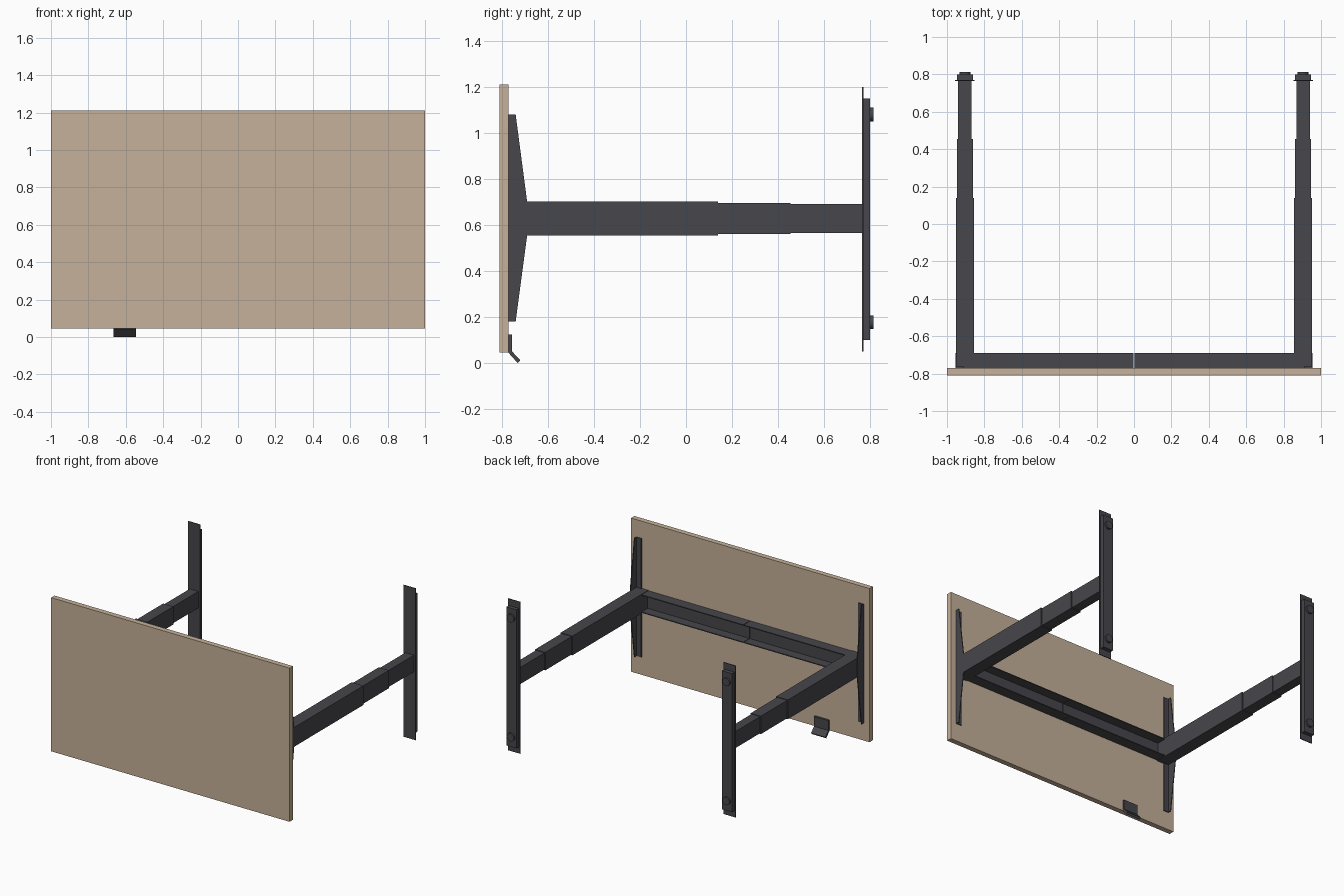
import bpy
import bmesh
import math
from mathutils import Matrix

cube = bpy.data.objects.get("Cube")
if cube:
    bpy.data.objects.remove(cube, do_unlink=True)


def material(name, colour):
    m = bpy.data.materials.new(name)
    m.use_nodes = True
    m.diffuse_color = (*colour, 1)
    bsdf = m.node_tree.nodes["Principled BSDF"]
    bsdf.inputs["Base Color"].default_value = (*colour, 1)
    bsdf.inputs["Roughness"].default_value = 0.6
    return m


WOOD = material("light_wood", (0.56, 0.44, 0.32))
METAL = material("dark_grey_metal", (0.063, 0.063, 0.072))


def finish(name, bm, mat):
    bmesh.ops.recalc_face_normals(bm, faces=bm.faces)
    mesh = bpy.data.meshes.new(name)
    bm.to_mesh(mesh)
    bm.free()
    mesh.materials.append(mat)
    ob = bpy.data.objects.new(name, mesh)
    bpy.context.collection.objects.link(ob)
    return ob


def box(name, x, y, z, mat=METAL):
    """Box from (low, high) ranges."""
    bm = bmesh.new()
    bmesh.ops.create_cube(bm, size=1)
    for v in bm.verts:
        v.co = [r[0] + (c + 0.5) * (r[1] - r[0]) for r, c in zip((x, y, z), v.co)]
    return finish(name, bm, mat)


def extrude_x(name, profile, x0, x1, mat=METAL):
    """Prism of a (y, z) outline between two x positions."""
    bm = bmesh.new()
    face = bm.faces.new([bm.verts.new((x0, y, z)) for y, z in profile])
    new = bmesh.ops.extrude_face_region(bm, geom=[face])["geom"]
    verts = [g for g in new if isinstance(g, bmesh.types.BMVert)]
    bmesh.ops.translate(bm, verts=verts, vec=(x1 - x0, 0, 0))
    return finish(name, bm, mat)


def cylinder_y(name, x, y0, y1, z, r, mat=METAL):
    bm = bmesh.new()
    bmesh.ops.create_cone(bm, cap_ends=True, segments=24, radius1=r, radius2=r, depth=y1 - y0)
    turn = Matrix.Translation((x, (y0 + y1) / 2, z)) @ Matrix.Rotation(math.pi / 2, 4, "X")
    bmesh.ops.transform(bm, matrix=turn, verts=bm.verts)
    ob = finish(name, bm, mat)
    bpy.ops.object.select_all(action="DESELECT")
    ob.select_set(True)
    bpy.context.view_layer.objects.active = ob
    bpy.ops.object.shade_smooth_by_angle(angle=math.radians(40))
    return ob


# Tabletop, standing on its long edge
box("tabletop", (-1, 1), (-0.81, -0.77), (0.045, 1.21), WOOD)

CX, CZ = 0.904, 0.628     # leg axis
# Telescoping stages: name, y start, y end, half width, half height
STAGES = [("outer", -0.77, 0.14, 0.049, 0.073),
          ("middle", 0.14, 0.455, 0.0425, 0.068),
          ("inner", 0.455, 0.766, 0.036, 0.063)]
# Tapered side web of the tabletop bracket
WEB = [(-0.77, 0.18), (-0.74, 0.18), (-0.69, 0.555), (-0.69, 0.70),
       (-0.74, 1.08), (-0.77, 1.08)]

for side, s in (("left", 1), ("right", -1)):
    x = s * CX
    for stage, y0, y1, w, h in STAGES:
        box(f"{side}_leg_{stage}", (x - w, x + w), (y0, y1), (CZ - h, CZ + h))

    # L-shaped bracket: outer web and flange against the tabletop
    extrude_x(f"{side}_bracket_web", WEB, s * 0.949, s * 0.955)
    a, b = sorted((s * 0.91, s * 0.95))
    box(f"{side}_bracket_flange", (a, b), (-0.77, -0.763), (0.18, 1.08))

    # Foot: wide cover plate, narrower beam, two round levelling pads
    box(f"{side}_foot_plate", (x - 0.052, x + 0.052), (0.764, 0.77), (0.05, 1.20))
    box(f"{side}_foot_beam", (x - 0.042, x + 0.042), (0.77, 0.80), (0.10, 1.15))
    for end, z in (("lower", 0.177), ("upper", 1.08)):
        cylinder_y(f"{side}_foot_pad_{end}", x, 0.80, 0.814, z, 0.03)

# Crossbar: two channel halves meeting in the middle
CHANNEL = [(-0.77, 0.56), (-0.69, 0.56), (-0.69, 0.567), (-0.762, 0.567),
           (-0.762, 0.691), (-0.69, 0.691), (-0.69, 0.698), (-0.77, 0.698)]
for side, s in (("left", 1), ("right", -1)):
    extrude_x(f"{side}_crossbar", CHANNEL, s * 0.002, s * 0.857)

# Bent control panel at the edge of the tabletop
PANEL = [(-0.77, 0.125), (-0.755, 0.125), (-0.755, 0.05), (-0.72, 0.012),
         (-0.731, 0.0), (-0.77, 0.043)]
extrude_x("control_panel", PANEL, -0.665, -0.545)
